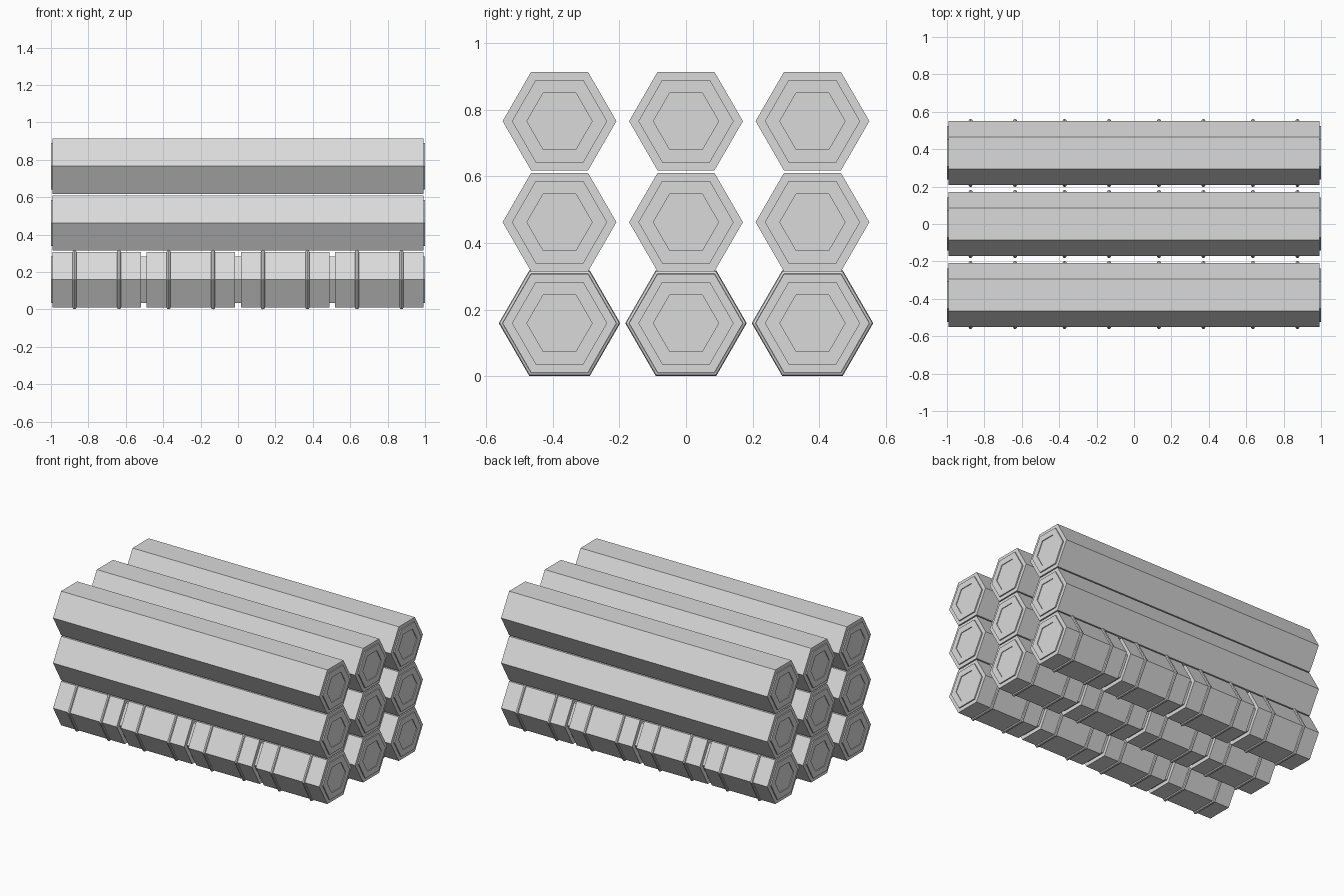
import bpy
import bmesh
from math import cos, sin, pi

cube = bpy.data.objects.get("Cube")
if cube:
    bpy.data.objects.remove(cube, do_unlink=True)

grey = bpy.data.materials.new("light_grey")
grey.use_nodes = True
colour = (0.7, 0.7, 0.7, 1)
grey.diffuse_color = colour
grey.node_tree.nodes["Principled BSDF"].inputs["Base Color"].default_value = colour

BODY_R, PLATE_R, INNER_R = 0.171, 0.143, 0.098
HALF, BODY_HALF = 1.0, 0.992
ROW_Y = (-0.38, 0, 0.38)
ROW_Z = (0.159, 0.4625, 0.766)


def hex_lathe(name, profile, y, z, closed=False):
    """Sweep (x, radius) points round the x axis in six flat sides."""
    bm = bmesh.new()
    rings = [[bm.verts.new((x, r * cos(i * pi / 3), r * sin(i * pi / 3)))
              for i in range(6)] for x, r in profile]
    pairs = list(zip(rings, rings[1:]))
    if closed:
        pairs.append((rings[-1], rings[0]))
    else:
        bm.faces.new(rings[0])
        bm.faces.new(rings[-1])
    for a, b in pairs:
        for i in range(6):
            j = (i + 1) % 6
            bm.faces.new((a[i], a[j], b[j], b[i]))
    bmesh.ops.recalc_face_normals(bm, faces=bm.faces)
    mesh = bpy.data.meshes.new(name)
    bm.to_mesh(mesh)
    bm.free()
    mesh.materials.append(grey)
    obj = bpy.data.objects.new(name, mesh)
    obj.location = (0, y, z)
    bpy.context.collection.objects.link(obj)
    return obj


def end_cap(side):
    """Stepped end, from the recessed centre out to the body rim."""
    return [(side * (HALF - 0.005), INNER_R), (side * HALF, INNER_R),
            (side * HALF, PLATE_R), (side * BODY_HALF, PLATE_R),
            (side * BODY_HALF, BODY_R)]


# Long plain canisters in the two upper rows
for z in ROW_Z[1:]:
    for y in ROW_Y:
        hex_lathe("long_canister", end_cap(-1) + end_cap(1)[::-1], y, z)

# Segmented canisters in the bottom row, with narrow necks and raised bands
SEGMENTS = (-0.755, -0.252, 0.252, 0.755)
GAP = 0.015
TUBE = 0.0105
for y in ROW_Y:
    profile = end_cap(-1)
    for neck in (-0.503, 0, 0.503):
        profile += [(neck - GAP, BODY_R), (neck - GAP, PLATE_R),
                    (neck + GAP, PLATE_R), (neck + GAP, BODY_R)]
    hex_lathe("segmented_canister", profile + end_cap(1)[::-1], y, ROW_Z[0])

    for centre in SEGMENTS:
        for offset in (-0.119, 0.119):
            band = [(centre + offset + TUBE * cos(k * pi / 4),
                     BODY_R + 0.001 + TUBE * sin(k * pi / 4)) for k in range(8)]
            hex_lathe("band", band, y, ROW_Z[0], closed=True)
